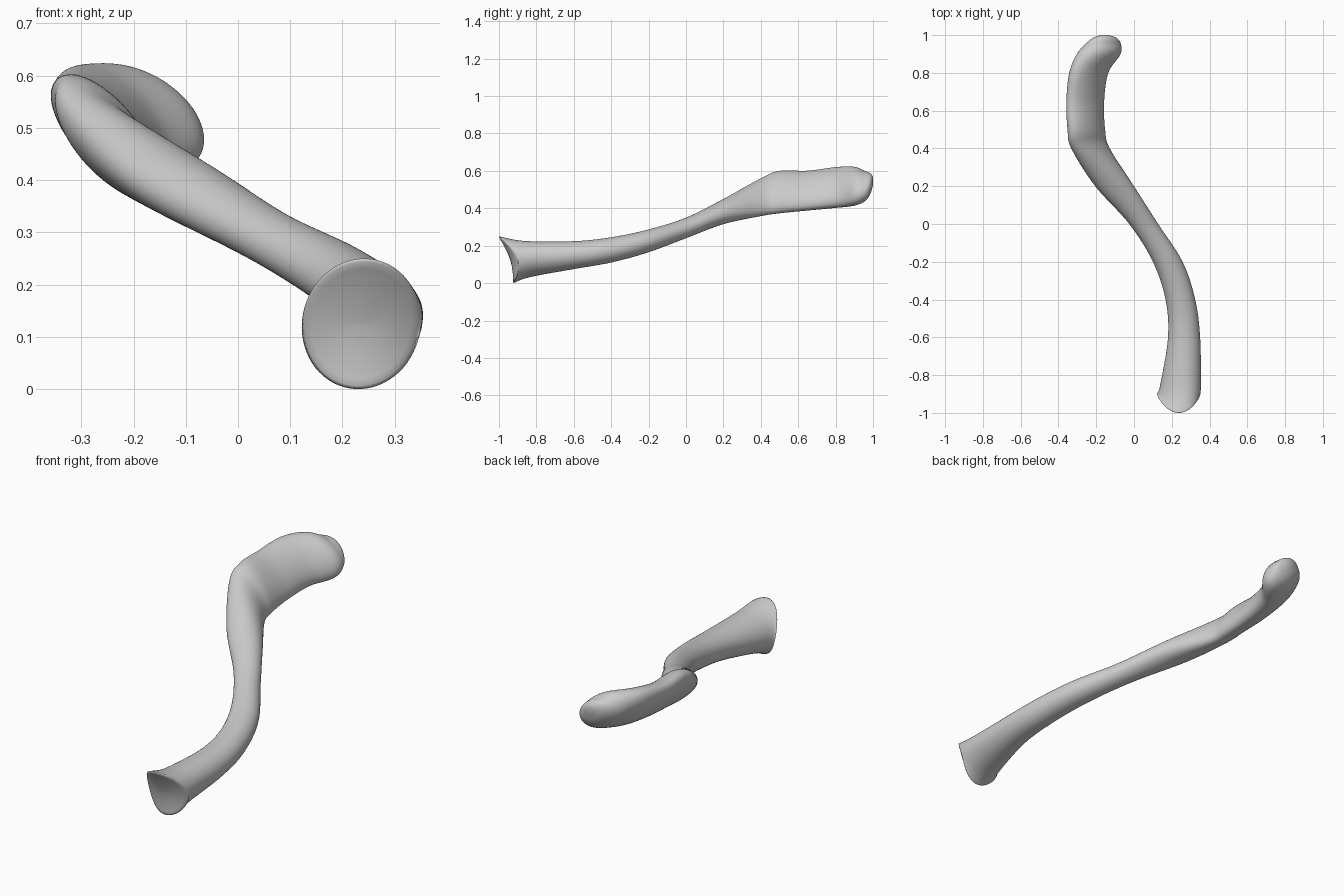
import bpy, bmesh, math

if "Cube" in bpy.data.objects:
    bpy.data.objects.remove(bpy.data.objects["Cube"])

SIDES, STEPS = 64, 12

# Cross-sections along the bone: y, x min, x max, z min, z max, tilt
STATIONS = [
    (-0.96, 0.122, 0.35, 0.0, 0.25, 0.05),
    (-0.85, 0.14, 0.354, 0.03, 0.225, 0.12),
    (-0.6, 0.18, 0.35, 0.075, 0.224, 0),
    (-0.4, 0.167, 0.324, 0.11, 0.245, -0.05),
    (-0.2, 0.1, 0.257, 0.165, 0.287, -0.12),
    (0, -0.025, 0.128, 0.24, 0.35, -0.2),
    (0.2, -0.205, 0, 0.315, 0.45, -0.32),
    (0.4, -0.332, -0.128, 0.358, 0.56, -0.62),
    (0.5, -0.352, -0.153, 0.373, 0.6, -0.65),
    (0.65, -0.358, -0.158, 0.388, 0.601, -0.64),
    (0.8, -0.343, -0.136, 0.402, 0.62, -0.57),
    (0.9, -0.302, -0.071, 0.414, 0.622, -0.45),
    (0.955, -0.255, -0.07, 0.437, 0.6, -0.4),
    (0.985, -0.218, -0.092, 0.475, 0.588, -0.35),
    (1.0, -0.178, -0.132, 0.525, 0.568, -0.3),
]


def catmull(p0, p1, p2, p3, t):
    return [0.5 * (2 * b + (c - a) * t + (2 * a - 5 * b + 4 * c - d) * t * t
                   + (3 * b - a - 3 * c + d) * t ** 3)
            for a, b, c, d in zip(p0, p1, p2, p3)]


def add_ring(bm, station, scale=1.0, dent=0.0):
    y, x0, x1, z0, z1, tilt = station
    # Sections lean and bow towards the thick end's joint face
    w = max(0.0, (-0.78 - y) / 0.18) ** 1.5
    phase = math.acos(tilt)
    ring = []
    for i in range(SIDES):
        t = 2 * math.pi * i / SIDES
        u, v = scale * math.cos(t), scale * math.cos(t - phase)
        dz = v * (z1 - z0) / 2
        ring.append(bm.verts.new(((x0 + x1) / 2 + u * (x1 - x0) / 2,
                                  y - 0.32 * w * dz + 0.06 * w * w * u * u + dent,
                                  (z0 + z1) / 2 + dz)))
    return ring


bm = bmesh.new()
# Hollowed joint face at the thick end
rings = [add_ring(bm, STATIONS[0], s, 0.02 * (1 - s * s) - 0.004 * s)
         for s in (0.03, 0.3, 0.6, 0.85, 0.95)]

# S-shaped shaft flattening into the blade end
last = len(STATIONS) - 1
for k in range(last):
    pts = [STATIONS[min(max(k + j, 0), last)] for j in (-1, 0, 1, 2)]
    for s in range(STEPS):
        rings.append(add_ring(bm, catmull(*pts, s / STEPS)))
rings.append(add_ring(bm, STATIONS[last]))

for a, b in zip(rings, rings[1:]):
    for i in range(SIDES):
        j = (i + 1) % SIDES
        bm.faces.new((a[i], a[j], b[j], b[i]))
bm.faces.new(rings[0])
bm.faces.new(rings[-1])
bmesh.ops.recalc_face_normals(bm, faces=bm.faces)

mesh = bpy.data.meshes.new("collar_bone")
bm.to_mesh(mesh)
bm.free()
bone = bpy.data.objects.new("collar_bone", mesh)
bpy.context.collection.objects.link(bone)
for p in mesh.polygons:
    p.use_smooth = True
